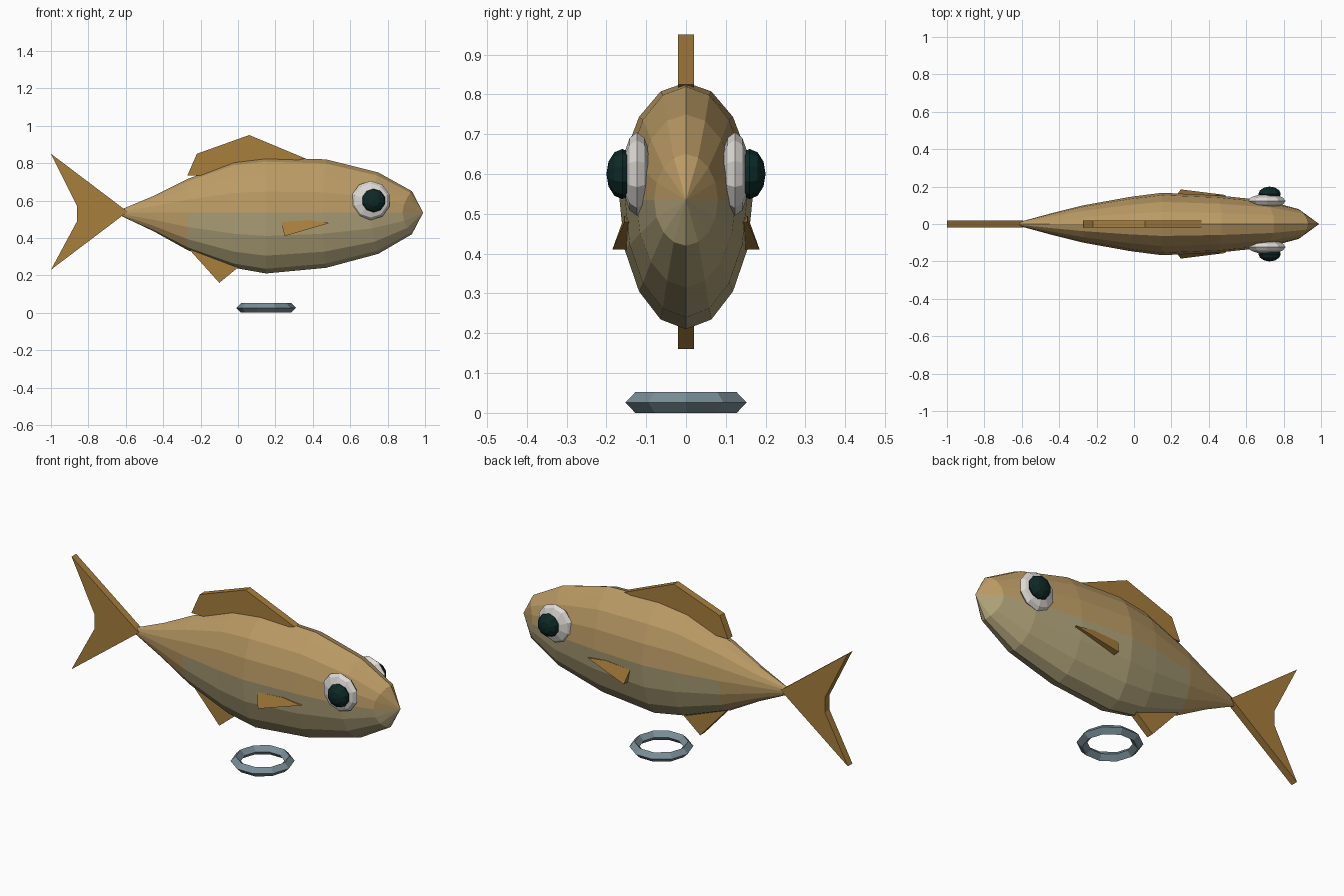
import bpy, bmesh
from math import sin, cos, pi, radians
from mathutils import Matrix, Vector

cube = bpy.data.objects.get("Cube")
if cube:
    bpy.data.objects.remove(cube, do_unlink=True)


def material(name, rgb):
    m = bpy.data.materials.new(name)
    m.use_nodes = True
    m.diffuse_color = (*rgb, 1)
    m.node_tree.nodes["Principled BSDF"].inputs["Base Color"].default_value = (*rgb, 1)
    return m


tan = material("tan scales", (0.50, 0.33, 0.13))
belly = material("pale belly", (0.43, 0.36, 0.19))
fin_brown = material("fin brown", (0.39, 0.21, 0.045))
white = material("eye white", (0.72, 0.69, 0.66))
dark = material("pupil dark", (0.004, 0.022, 0.02))
steel = material("ring steel blue", (0.19, 0.27, 0.31))


def finish(bm, name, *mats):
    bmesh.ops.recalc_face_normals(bm, faces=bm.faces)
    mesh = bpy.data.meshes.new(name)
    bm.to_mesh(mesh)
    bm.free()
    for m in mats:
        mesh.materials.append(m)
    ob = bpy.data.objects.new(name, mesh)
    bpy.context.collection.objects.link(ob)
    return ob


# Body: rings along x as (x, height above, depth below, half width, lean)
MID, SIDES = 0.535, 16
rings = [(-0.63, 0.015, 0.015, 0.006, 0), (-0.45, 0.09, 0.10, 0.055, 0),
         (-0.27, 0.18, 0.20, 0.10, 0), (-0.02, 0.275, 0.295, 0.145, 0),
         (0.15, 0.295, 0.325, 0.167, 0), (0.47, 0.285, 0.295, 0.153, 0.02),
         (0.75, 0.215, 0.22, 0.125, 0.04), (0.93, 0.115, 0.115, 0.08, 0.05)]
bm = bmesh.new()
loops = []
for x, up, down, w, lean in rings:
    loop = []
    for i in range(SIDES):
        a = 2 * pi * i / SIDES
        h = up if sin(a) > 0 else down
        loop.append(bm.verts.new((x - lean * cos(a) ** 2, w * cos(a), MID + h * sin(a))))
    loops.append(loop)
nose = bm.verts.new((0.99, 0, MID))
bm.faces.new(loops[0])
for i in range(SIDES):
    j = (i + 1) % SIDES
    for a, b in zip(loops, loops[1:]):
        bm.faces.new((a[i], a[j], b[j], b[i]))
    bm.faces.new((loops[-1][i], loops[-1][j], nose))
for f in bm.faces:
    c = f.calc_center_median()
    f.material_index = int(c.z < MID and c.x > -0.26)
finish(bm, "body", tan, belly)


# Flat fins on the centre plane
def centre_fin(name, outline, half=0.02):
    bm = bmesh.new()
    front = [bm.verts.new((x, -half, z)) for x, z in outline]
    back = [bm.verts.new((x, half, z)) for x, z in outline]
    bm.faces.new(front)
    bm.faces.new(back[::-1])
    n = len(outline)
    for i in range(n):
        j = (i + 1) % n
        bm.faces.new((front[i], front[j], back[j], back[i]))
    finish(bm, name, fin_brown)


centre_fin("tail_fin", [(-1, 0.85), (-0.86, 0.57), (-0.86, 0.49), (-1, 0.23), (-0.59, 0.54)])
centre_fin("dorsal_fin", [(-0.27, 0.735), (-0.22, 0.85), (0.06, 0.95), (0.36, 0.825),
                          (0.06, 0.76), (-0.18, 0.735)])
centre_fin("anal_fin", [(-0.28, 0.36), (-0.10, 0.16), (0.01, 0.25), (-0.1, 0.36)])


# Eyes and pupils: flattened low-poly spheres with poles facing sideways
def ball(name, centre, radius, depth, segments, mat):
    bm = bmesh.new()
    bmesh.ops.create_uvsphere(bm, u_segments=segments, v_segments=6, radius=1)
    bmesh.ops.transform(bm, verts=bm.verts, matrix=Matrix.Translation(centre)
                        @ Matrix.Diagonal((radius, depth, radius, 1))
                        @ Matrix.Rotation(radians(90), 4, "X"))
    finish(bm, name, mat)


for side, s in (("left", 1), ("right", -1)):
    ball(side + "_eye", Vector((0.71, s * 0.123, 0.6)), 0.105, 0.037, 10, white)
    ball(side + "_pupil", Vector((0.725, s * 0.16, 0.6)), 0.063, 0.04, 10, dark)
    # Pectoral fin: a thin wedge flaring out from the flank
    bm = bmesh.new()
    outer = [(0.23, 0.158, 0.485), (0.25, 0.185, 0.41), (0.49, 0.155, 0.48), (0.38, 0.155, 0.495)]
    a = [bm.verts.new((x, s * y, z)) for x, y, z in outer]
    b = [bm.verts.new((x, s * (y - 0.04), z)) for x, y, z in outer]
    bm.faces.new(a)
    bm.faces.new(b[::-1])
    for i in range(4):
        j = (i + 1) % 4
        bm.faces.new((a[i], a[j], b[j], b[i]))
    finish(bm, side + "_pectoral_fin", fin_brown)

# Floating ring beneath the body, with a diamond section
bpy.ops.mesh.primitive_torus_add(major_segments=10, minor_segments=4, major_radius=0.134,
                                 minor_radius=0.026, location=(0.15, 0, 0.026))
ring = bpy.context.object
ring.name = "base_ring"
ring.data.materials.append(steel)
for p in ring.data.polygons:
    p.use_smooth = False
